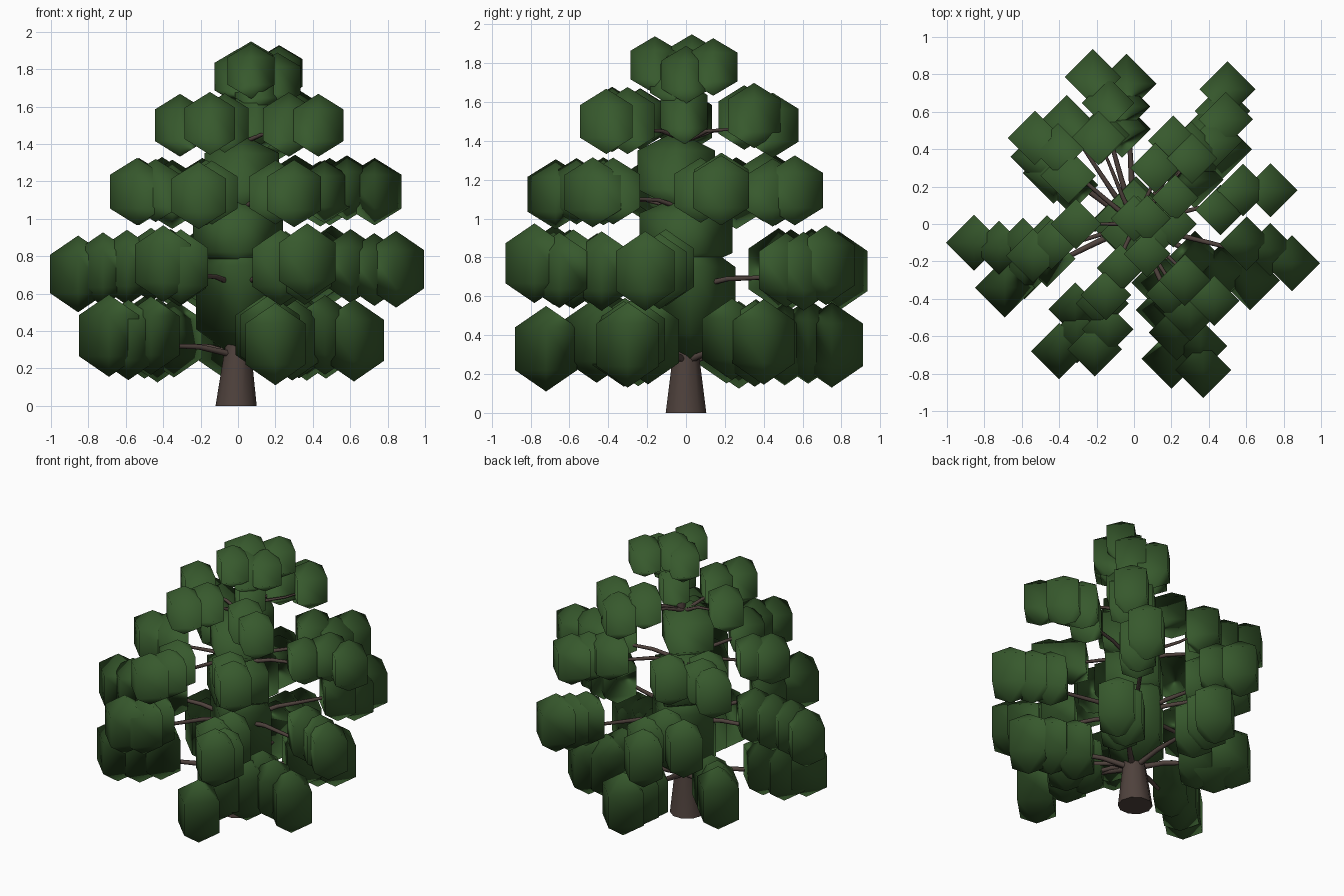
import bpy, bmesh, math, random
from mathutils import Matrix, Vector

if "Cube" in bpy.data.objects:
    bpy.data.objects.remove(bpy.data.objects["Cube"])

random.seed(4)


def material(name, color):
    m = bpy.data.materials.new(name)
    m.diffuse_color = (*color, 1)
    m.use_nodes = True
    m.node_tree.nodes["Principled BSDF"].inputs["Base Color"].default_value = m.diffuse_color
    return m


GREEN = material("leaf green", (0.038, 0.100, 0.026))
BROWN = material("bark brown", (0.078, 0.054, 0.046))
CROWN_CENTRE = Vector((0, 0, 0.85))


def finish(bm, name, mat, puffy=False):
    me = bpy.data.meshes.new(name)
    for f in bm.faces:
        f.smooth = True
    bm.to_mesh(me)
    bm.free()
    me.materials.append(mat)
    if puffy:  # lean the shading outward so the crown reads as one soft mass
        me.normals_split_custom_set_from_vertices(
            [(v.normal + 0.9 * (v.co - CROWN_CENTRE).normalized()).normalized()
             for v in me.vertices])
    ob = bpy.data.objects.new(name, me)
    bpy.context.collection.objects.link(ob)
    return ob


def clump(bm, x, y, z, half_w, half_h):
    """Four-sided leaf clump, pointed at top and bottom."""
    mat = Matrix.Translation((x, y, z)) @ Matrix.Diagonal(
        (half_w / 0.866, half_w / 0.866, half_h, 1))
    bmesh.ops.create_uvsphere(bm, u_segments=4, v_segments=3, radius=1, matrix=mat)


def lathe(name, rings, mat, sides):
    """Closed tube through rings of (x, y, z, radius)."""
    bm = bmesh.new()
    loops = []
    for x, y, z, r in rings:
        loops.append([bm.verts.new((x + r * math.cos(2 * math.pi * i / sides),
                                    y + r * math.sin(2 * math.pi * i / sides), z))
                      for i in range(sides)])
    for a, b in zip(loops, loops[1:]):
        for i in range(sides):
            j = (i + 1) % sides
            bm.faces.new((a[i], a[j], b[j], b[i]))
    bm.faces.new(loops[0][::-1])
    bm.faces.new(loops[-1])
    ob = finish(bm, name, mat)
    bpy.context.view_layer.objects.active = ob
    ob.select_set(True)
    bpy.ops.object.shade_smooth_by_angle(angle=math.radians(50))
    ob.select_set(False)
    return ob


def branch(name, points, radius):
    """Tapered branch with a slight bend."""
    cu = bpy.data.curves.new(name, 'CURVE')
    cu.dimensions = '3D'
    cu.bevel_depth = radius
    cu.bevel_resolution = 1
    cu.use_fill_caps = True
    sp = cu.splines.new('POLY')
    sp.points.add(len(points) - 1)
    for i, p in enumerate(points):
        sp.points[i].co = (*p, 1)
        sp.points[i].radius = 1 - 0.6 * i / (len(points) - 1)
    cu.materials.append(BROWN)
    bpy.context.collection.objects.link(bpy.data.objects.new(name, cu))


# Trunk
lathe("trunk", [(-0.01, 0, 0, 0.11), (0, 0, 0.34, 0.065),
                (0.01, 0, 0.9, 0.045), (0.05, 0, 1.7, 0.02)], BROWN, 10)

# Branches of each tier as (tip x, tip y, inner fraction, tip height offset)
LOWEST = [(-0.69, -0.34, 0.65, 0.01), (0.2, -0.72, 1.0, -0.035), (0.17, -0.46, 0.7, 0.01),
          (0.62, -0.3, 0.55, -0.015), (0.47, 0.4, 0.65, 0), (-0.04, 0.75, 0.68, -0.015),
          (-0.5, 0.36, 0.65, 0), (0.29, -0.32, 1.0, -0.01)]
LOWER = [(-0.855, -0.1, 0.55, -0.035), (-0.4, -0.68, 0.7, 0.02), (0.37, -0.78, 0.58, 0.03),
         (0.845, -0.21, 0.7, -0.01), (0.5, 0.72, 0.75, 0.02), (-0.22, 0.785, 0.62, -0.01),
         (-0.36, 0.54, 1.0, 0)]
MIDDLE = [(-0.53, 0.46, 0.62, 0), (-0.21, -0.67, 0.65, -0.02), (0.3, -0.48, 0.75, -0.01),
          (0.73, 0.18, 0.62, 0), (0.49, 0.56, 0.68, 0), (-0.54, -0.17, 0.8, 0),
          (-0.19, 0.46, 1.0, 0)]
UPPER = [(-0.31, 0.0, 1.0, 0), (0.43, -0.41, 0.68, 0), (0.21, 0.445, 0.65, -0.02),
         (-0.15, -0.38, 0.6, 0.01), (0.31, 0.35, 1.0, 0.03)]

# Tiers: name, height, clump half width, half height, branches
for name, height, hw, hh, arms in [
        ("lowest", 0.365, 0.16, 0.22, LOWEST), ("lower", 0.74, 0.15, 0.205, LOWER),
        ("middle", 1.145, 0.145, 0.18, MIDDLE), ("upper", 1.5, 0.135, 0.168, UPPER)]:
    bm = bmesh.new()
    for k, (tx, ty, inner, dz) in enumerate(arms):
        count = 1 + round((1 - inner) * math.hypot(tx, ty) / 0.13)
        for i in range(count):
            tip = i == count - 1
            t = 1 if tip else inner + (1 - inner) * i / (count - 1)
            s = 1 if tip else random.uniform(0.93, 1.03)
            wob = 0 if tip else random.choice((-1, 1)) * 0.05
            clump(bm, tx * t - ty * wob, ty * t + tx * wob,
                  height + (dz if tip else random.uniform(-0.015, 0.02)),
                  hw * s, hh * s)
        base = height - 0.10
        branch(f"{name}_branch_{k + 1}", [
            Vector((0.01, 0, base)), Vector((tx * 0.3, ty * 0.3, base + 0.05)),
            Vector((tx * 0.65, ty * 0.65, base + 0.06)),
            Vector((tx * 0.95, ty * 0.95, base + 0.09))], 0.022 - 0.006 * height)
    finish(bm, f"{name}_foliage", GREEN, True)

# Crown clumps
bm = bmesh.new()
for x, y, z in [(0.07, -0.16, 1.79), (0.07, 0.03, 1.80), (0.22, 0.14, 1.78),
                (0.0, 0.03, 1.76), (0.21, 0.0, 1.74), (0.11, -0.06, 1.72)]:
    clump(bm, x, y, z, 0.125, 0.148)
finish(bm, "crown_foliage", GREEN, True)

# Large clumps around the trunk: x, y, bottom, top, half width
bm = bmesh.new()
for x, y, z0, z1, r in [
        (0.01, 0.02, 0.24, 0.92, 0.235), (0.0, 0.0, 0.72, 1.13, 0.24),
        (0.02, -0.05, 1.05, 1.45, 0.20), (0.1, -0.01, 1.38, 1.72, 0.12)]:
    clump(bm, x, y, (z0 + z1) / 2, r, (z1 - z0) / 2)
finish(bm, "core_foliage", GREEN, True)
